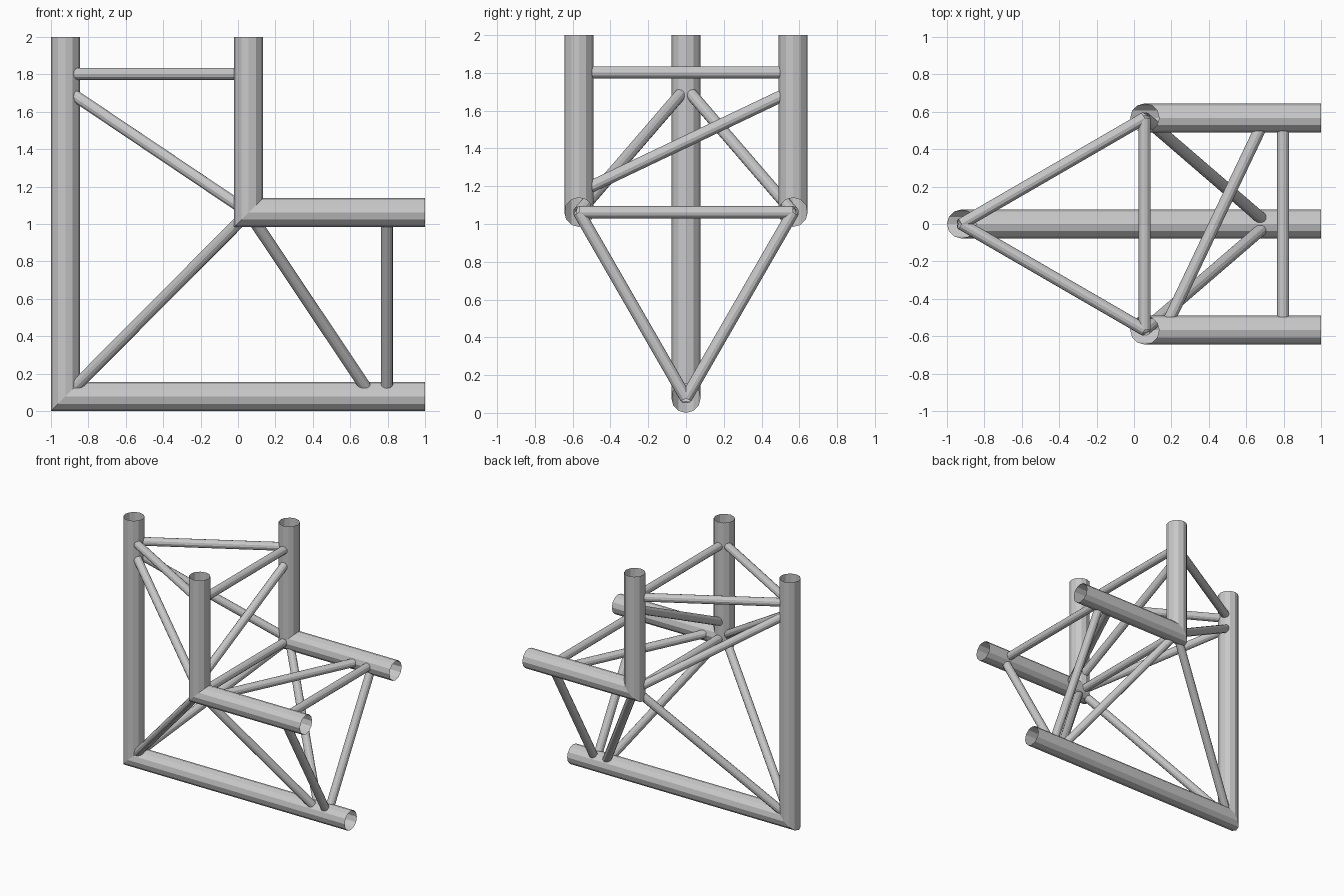
import bpy, bmesh, math
from mathutils import Vector

old = bpy.data.objects.get("Cube")
if old:
    bpy.data.objects.remove(old, do_unlink=True)

SIDES = 12
R_MAIN, R_BRACE = 0.0775, 0.032

# Bare metal
metal = bpy.data.materials.new("grey metal")
metal.use_nodes = True
colour = (0.58, 0.58, 0.58, 1)
metal.diffuse_color = colour
metal.node_tree.nodes["Principled BSDF"].inputs["Base Color"].default_value = colour


def skin_rings(name, rings):
    """Open tube joining successive rings of points."""
    bm = bmesh.new()
    loops = [[bm.verts.new(p) for p in ring] for ring in rings]
    for a, b in zip(loops, loops[1:]):
        for i in range(SIDES):
            j = (i + 1) % SIDES
            bm.faces.new((a[i], a[j], b[j], b[i]))
    bmesh.ops.recalc_face_normals(bm, faces=bm.faces)
    # Normals must point away from the tube axis
    f = next(iter(bm.faces))
    axis_point = sum((Vector(p) for p in rings[0]), Vector()) / SIDES
    if f.normal.dot(Vector(rings[0][0]) - axis_point) < 0:
        bmesh.ops.reverse_faces(bm, faces=bm.faces)
    mesh = bpy.data.meshes.new(name)
    bm.to_mesh(mesh)
    bm.free()
    mesh.materials.append(metal)
    obj = bpy.data.objects.new(name, mesh)
    bpy.context.collection.objects.link(obj)


def chord(name, corner):
    """Main tube: down from the top, mitred at the corner, out to +x."""
    cx, cy, cz = corner
    top, mitre, end = [], [], []
    for i in range(SIDES):
        a = math.tau * i / SIDES
        u, v = R_MAIN * math.cos(a), R_MAIN * math.sin(a)
        top.append((cx + u, cy + v, 2))
        mitre.append((cx + u, cy + v, cz + u))
        end.append((1, cy + v, cz + u))
    skin_rings(name, [top, mitre, end])


def brace(name, start, end):
    """Thin straight tube between two points."""
    start, end = Vector(start), Vector(end)
    turn = (end - start).to_track_quat('Z', 'Y')
    ring = [turn @ Vector((R_BRACE * math.cos(math.tau * i / SIDES),
                           R_BRACE * math.sin(math.tau * i / SIDES), 0))
            for i in range(SIDES)]
    skin_rings(name, [[start + p for p in ring], [end + p for p in ring]])


# Three mitred main tubes
outer = Vector((-0.9225, 0, 0.0775))
right = Vector((0.057, -0.567, 1.062))
left = Vector((0.057, 0.567, 1.062))
for name, corner in (("outer", outer), ("right", right), ("left", left)):
    chord(name + "_main_tube", corner)


def on_arm(corner, axis, value):
    """Point on a main tube where the given coordinate has this value."""
    p = corner.copy()
    p[axis] = value
    return p


# Triangle of braces at the corner
brace("corner_cross_brace", right, left)
brace("corner_right_brace", outer, right)
brace("corner_left_brace", outer, left)

# The upright arm and the level arm carry the same braces
for arm, axis, frame_at, shift in (("upright", 2, 1.803, 0), ("level", 0, 0.797, -1.005)):
    a, b, c = (on_arm(p, axis, frame_at) for p in (outer, right, left))
    brace(arm + "_cross_brace", b, c)
    brace(arm + "_right_brace", a, b)
    brace(arm + "_left_brace", a, c)
    # Diagonals
    far = on_arm(outer, axis, 1.72 + shift)
    brace(arm + "_right_diagonal", far, right)
    brace(arm + "_left_diagonal", far, left)
    brace(arm + "_cross_diagonal",
          on_arm(right, axis, 1.167 + shift), on_arm(left, axis, 1.707 + shift))
